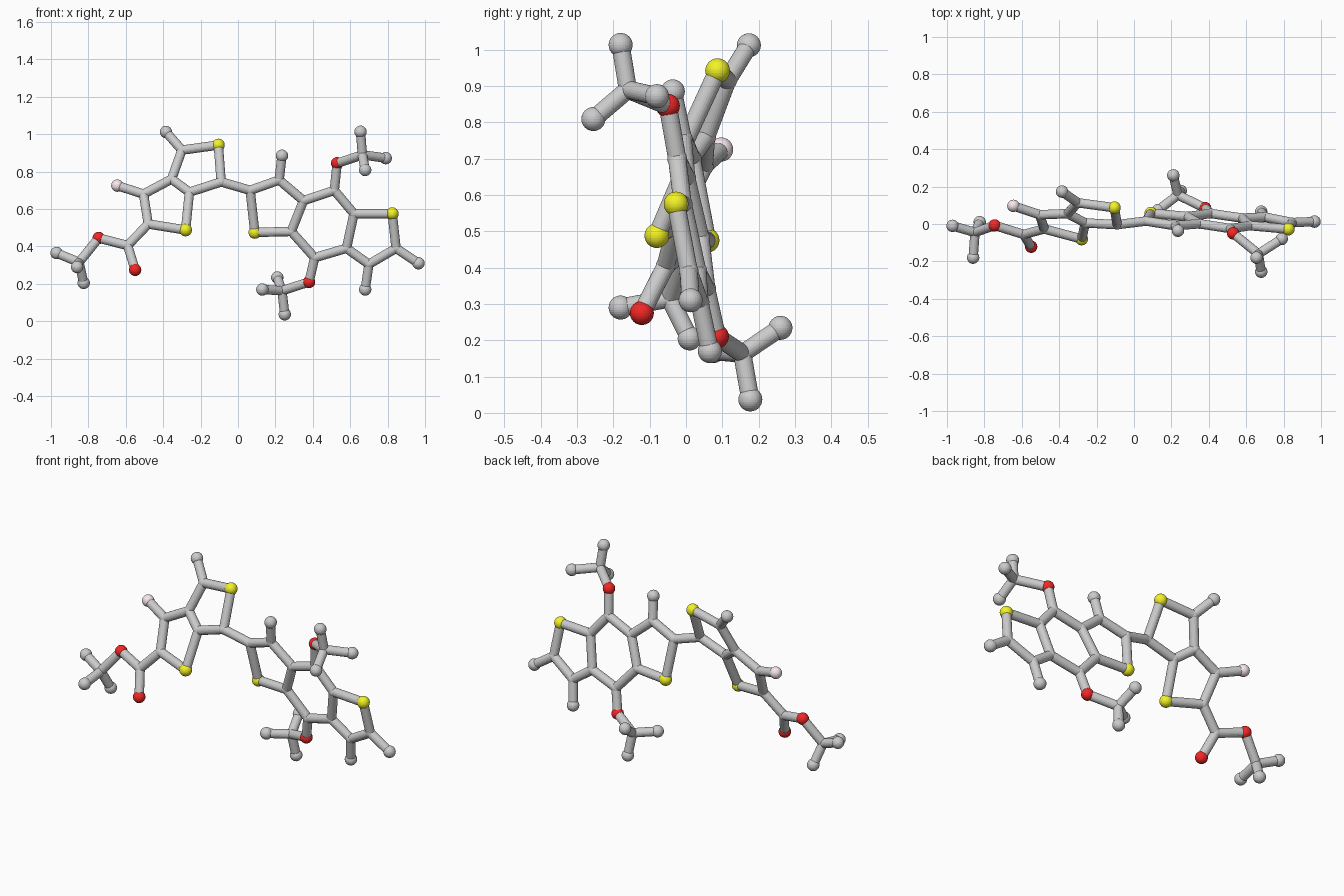
import bpy, bmesh
from mathutils import Vector, Matrix

if "Cube" in bpy.data.objects:
    bpy.data.objects.remove(bpy.data.objects["Cube"])

# The two flat ring systems are tilted planes: y = a*x + b*z + c
def left_plane(x, z):
    return -0.197 * x + 0.444 * z - 0.352

def right_plane(x, z):
    return -0.089 * x - 0.198 * z + 0.16

# Atoms lying in the ring planes: name -> (x, z); first letter is the element
left_flat = {
    "H1": (-.385, 1.012), "C1": (-.30, .915), "S1": (-.105, .942), "C2": (-.09, .745),
    "C3": (-.26, .69), "C4": (-.355, .76), "C5": (-.505, .68), "F1": (-.645, .725),
    "C6": (-.48, .52), "S2": (-.28, .488), "C7": (-.59, .405), "O1": (-.55, .275),
    "O2": (-.745, .445),
}
right_flat = {
    "C8": (.065, .70), "C9": (.22, .755), "H9": (.235, .885), "C10": (.35, .645),
    "C11": (.285, .48), "S3": (.09, .475), "C12": (.515, .70), "C13": (.62, .575),
    "C14": (.58, .39), "C15": (.41, .34), "S4": (.825, .575), "C16": (.845, .39),
    "C17": (.70, .305), "H16": (.965, .31), "H17": (.68, .17),
}
# Side-chain atoms outside the planes: name -> (x, y, z)
atoms = {
    "O3": (.53, -.05, .845), "O4": (.38, .085, .21),
    "C20": (-.85, -.045, .315), "H20": (-.97, -.01, .365), "H21": (-.825, .01, .205), "H22": (-.86, -.18, .29),
    "C30": (.665, -.16, .89), "H30": (.655, -.18, 1.013), "H31": (.79, -.08, .872), "H32": (.68, -.255, .809),
    "C40": (.235, .155, .163), "H40": (.25, .177, .037), "H41": (.21, .26, .234), "H42": (.13, .075, .17),
}
for table, plane in ((left_flat, left_plane), (right_flat, right_plane)):
    for name, (x, z) in table.items():
        atoms[name] = (x, plane(x, z), z)
atoms = {name: Vector(p) for name, p in atoms.items()}

# Bonded chains
chains = [
    "H1 C1 S1 C2 C3 C4 C1", "C4 C5 C6 S2 C3", "C5 F1", "C6 C7 O1", "C7 O2 C20 H20",
    "H21 C20 H22", "C2 C8 C9 C10 C11 S3 C8", "C9 H9", "C10 C12 C13 C14 C15 C11",
    "C13 S4 C16 C17 C14", "C16 H16", "C17 H17", "C12 O3 C30 H30", "H31 C30 H32",
    "C15 O4 C40 H40", "H41 C40 H42",
]

def finish(bm, name, color=None):
    mesh = bpy.data.meshes.new(name)
    bm.to_mesh(mesh)
    bm.free()
    obj = bpy.data.objects.new(name, mesh)
    bpy.context.collection.objects.link(obj)
    if color:
        mat = bpy.data.materials.new(name)
        mat.diffuse_color = color
        mat.use_nodes = True
        mat.node_tree.nodes["Principled BSDF"].inputs["Base Color"].default_value = mat.diffuse_color
        mesh.materials.append(mat)

# Bonds
bm = bmesh.new()
for chain in chains:
    names = chain.split()
    for a, b in zip(names, names[1:]):
        p, q = atoms[a], atoms[b]
        turn = (q - p).to_track_quat('Z', 'Y').to_matrix().to_4x4()
        bmesh.ops.create_cone(bm, cap_ends=True, segments=24, radius1=.025, radius2=.025,
                              depth=(q - p).length,
                              matrix=Matrix.Translation((p + q) / 2) @ turn)
finish(bm, "bonds")

# Balls, one object per element
elements = {
    "C": ("carbon_joints", .027, None),
    "H": ("end_balls", .033, None),
    "S": ("sulfur_balls", .034, (.9, .9, .02, 1)),
    "O": ("oxygen_balls", .033, (.9, .02, .02, 1)),
    "F": ("fluorine_ball", .033, (.93, .8, .83, 1)),
}
for letter, (label, radius, color) in elements.items():
    bm = bmesh.new()
    for name, p in atoms.items():
        if name[0] == letter:
            bmesh.ops.create_uvsphere(bm, u_segments=32, v_segments=16, radius=radius,
                                      matrix=Matrix.Translation(p))
    finish(bm, label, color)
